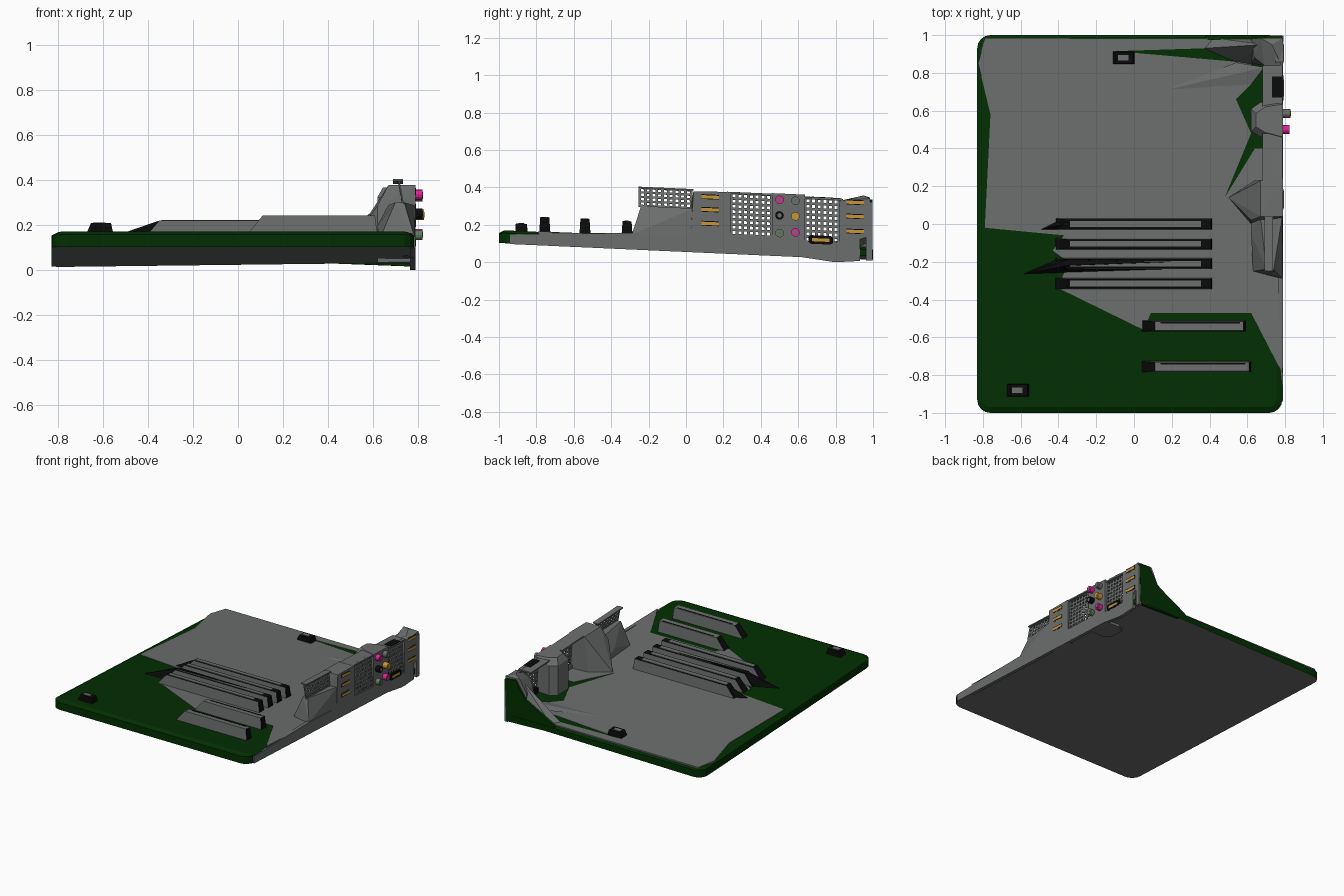
import bpy, bmesh, math
from mathutils import Vector


def mat(name, c):
    m = bpy.data.materials.new(name)
    m.diffuse_color = (*c, 1)
    return m


GREEN = mat("board green", (0.0005, 0.028, 0.0005))
GREY = mat("shield grey", (0.15, 0.155, 0.155))
BLACK = mat("connector black", (0.003, 0.003, 0.003))
GOLD = mat("contact gold", (0.58, 0.3, 0.04))
PINK = mat("jack pink", (0.8, 0.015, 0.33))
MINT = mat("jack grey green", (0.12, 0.2, 0.12))


def finish(name, bm, mats, rule=None):
    """Colour faces by rule, then tilt the part with the board (drops to the back)."""
    bmesh.ops.recalc_face_normals(bm, faces=bm.faces)
    for f in bm.faces:
        if rule:
            f.material_index = rule(f.normal, f.calc_center_median())
    for v in bm.verts:
        v.co.z += 0.055 - 0.045 * v.co.y
    me = bpy.data.meshes.new(name)
    bm.to_mesh(me)
    bm.free()
    for m in mats:
        me.materials.append(m)
    ob = bpy.data.objects.new(name, me)
    bpy.context.collection.objects.link(ob)
    return ob


def loft(name, rings, mats, rule=None):
    bm = bmesh.new()
    rs = [[bm.verts.new(p) for p in r] for r in rings]
    n = len(rs[0])
    for a, b in zip(rs, rs[1:]):
        for i in range(n):
            j = (i + 1) % n
            bm.faces.new((a[i], a[j], b[j], b[i]))
    bm.faces.new(rs[0][::-1])
    bm.faces.new(rs[-1])
    return finish(name, bm, mats, rule)


def plate(name, pts, h0, h1, m):
    return loft(name, [[(x, y, h) for x, y in pts] for h in (h0, h1)], [m])


def wall(name, pts, x0, x1, m):
    return loft(name, [[(x, y, h) for y, h in pts] for x in (x0, x1)], [m])


def hull(name, pts, m):
    bm = bmesh.new()
    for p in pts:
        bm.verts.new(p)
    bmesh.ops.convex_hull(bm, input=bm.verts)
    loose = [v for v in bm.verts if not v.link_faces]
    bmesh.ops.delete(bm, geom=loose, context='VERTS')
    return finish(name, bm, [m])


def rect(x0, x1, y0, y1):
    return [(x0, y0), (x1, y0), (x1, y1), (x0, y1)]


def box(name, x, y, h, m):
    return plate(name, rect(*x, *y), *h, m)


# circuit board with rounded corners, chamfered rim and slightly rising underside
def outline(d, h, rise=0.0, r=0.07):
    out = []
    for k, (cx, cy) in enumerate([(0.785 - r, 1 - r), (-0.83 + r, 1 - r),
                                  (-0.83 + r, -1 + r), (0.785 - r, -1 + r)]):
        for i in range(5):
            a = math.radians(90 * k + 22.5 * i)
            x, y = cx + (r - d) * math.cos(a), cy + (r - d) * math.sin(a)
            out.append((x, y, h + rise * (x + 0.83) * (y + 1)))
    return out


loft("circuit_board", [outline(0, 0.003, 0.006), outline(0, 0.057), outline(0.03, 0.072)],
     [GREEN, GREY], lambda n, c: 1 if n.z < -0.5 else 0)

# flat grey shield over the board
plate("board_shield", [
    (-0.79, 0.985), (-0.825, 0.85), (-0.76, 0.58), (-0.79, -0.02), (-0.37, -0.06),
    (-0.43, -0.14), (-0.35, -0.2), (-0.4, -0.34), (0.05, -0.56), (0.09, -0.47),
    (0.62, -0.47), (0.785, -0.79), (0.785, 0.4), (0.64, 0.4), (0.48, 0.14),
    (0.62, 0.48), (0.54, 0.66), (0.62, 0.74), (0.62, 0.85), (0.53, 0.86),
    (-0.1, 0.915), (0.37, 0.93), (0.6, 0.98)], 0.062, 0.075, GREY)


# long slots: grey sides, black ends, black top with a grey inlay
def slot(name, x0, x1, y, top, right_cut, dark_top):
    w = 0.03
    loft(name, [[(a, b, 0.068) for a, b in rect(x0, x1, y - w, y + w)],
                [(a, b, top) for a, b in rect(x0 + 0.07, x1 - right_cut, y - w * 0.8, y + w * 0.8)]],
         [GREY, BLACK], lambda n, c: 1 if abs(n.x) > 0.4 or (dark_top and n.z > 0.7) else 0)
    if dark_top:
        box(name + "_inlay", (x0 + 0.08, x1 - 0.06), (y - 0.015, y + 0.015),
            (top - 0.01, top + 0.003), GREY)


for i, y in enumerate((0.0, -0.105, -0.21, -0.315)):
    slot("memory_slot_%d" % (i + 1), -0.42, 0.415, y, 0.15, 0.01, True)
for i, (y, x1, t) in enumerate(((-0.54, 0.59, 0.154), (-0.755, 0.62, 0.152))):
    slot("expansion_slot_%d" % (i + 1), 0.04, x1, y, t, 0.01, False)
    box("expansion_gap_%d" % (i + 1), (0.14, x1 - 0.03), (y + 0.012, y + 0.02), (t - 0.01, t + 0.002), BLACK)
hull("slot_latch_1", [(-0.5, -0.03, 0.07), (-0.4, -0.03, 0.07), (-0.4, 0.02, 0.07), (-0.37, 0, 0.14)], BLACK)
hull("slot_latch_3", [(-0.59, -0.265, 0.07), (-0.4, -0.185, 0.07), (0.2, -0.24, 0.07),
                      (-0.35, -0.19, 0.155), (0.2, -0.2, 0.155), (-0.35, -0.22, 0.155)], BLACK)

# two small pin headers
for name, cx, cy in (("front_header", -0.615, -0.88), ("rear_header", -0.055, 0.88)):
    loft(name, [[(a, b, 0.065) for a, b in rect(cx - 0.06, cx + 0.06, cy - 0.033, cy + 0.033)],
                [(a, b, 0.112) for a, b in rect(cx - 0.04, cx + 0.05, cy - 0.03, cy + 0.03)]], [BLACK])
    box(name + "_socket", (cx - 0.03, cx + 0.025), (cy - 0.015, cy + 0.015), (0.1, 0.115), GREY)

# side connector wall
hull("side_strip", [(x, y, h) for x in (0.765, 0.79)
                    for y, h in ((-0.94, 0), (-0.94, 0.052), (-0.3, 0.088), (0.05, 0.088), (0.05, 0))], GREY)
hull("strip_slope", [(0.79, -0.78, 0.07), (0.79, -0.2, 0.088), (0.73, -0.3, 0.07), (0.73, -0.2, 0.07)], GREY)
hull("lower_housing", [(0.63, -0.25, 0.07), (0.785, -0.29, 0.08), (0.79, 0.05, 0.08), (0.62, 0.05, 0.07),
                       (0.62, -0.05, 0.14), (0.7, -0.24, 0.235), (0.74, -0.24, 0.235), (0.785, 0.04, 0.235),
                       (0.67, 0.04, 0.235)], GREY)
hull("port_housing", [(0.5, 0.14, 0.07), (0.62, 0.0, 0.07), (0.64, 0.23, 0.07), (0.79, 0.02, 0),
                      (0.79, 0.24, 0), (0.79, 0.04, 0.325), (0.79, 0.24, 0.332), (0.67, 0.04, 0.325),
                      (0.67, 0.23, 0.33), (0.62, 0.02, 0.23)], GREY)
wall("panel_below_mid_grille", [(0.23, 0), (0.47, 0), (0.47, 0.1), (0.23, 0.1)], 0.765, 0.79, GREY)
hull("jack_housing", [(x, y, h) for h, d in ((0, 0), (0.29, 0), (0.335, 0.025))
                      for x, y in ((0.79, 0.46), (0.79, 0.635), (0.67 + d, 0.645 - d), (0.62 + d, 0.61 - d),
                                   (0.62 + d, 0.49 + d), (0.67 + d, 0.46 + d))], GREY)
wall("panel_below_rear_grille", [(0.62, 0), (0.79, -0.018), (0.83, -0.017), (0.83, 0.08), (0.62, 0.08)],
     0.765, 0.79, GREY)
hull("corner_housing", [(0.62, 0.85, 0.07), (0.79, 0.82, 0.07), (0.79, 0.82, 0.31), (0.79, 0.985, 0.33),
                        (0.69, 0.84, 0.28), (0.64, 0.88, 0.25), (0.67, 0.985, 0.335), (0.73, 0.95, 0.345),
                        (0.62, 0.98, 0.24), (0.79, 0.985, 0.13), (0.62, 0.98, 0.07)], GREY)
hull("corner_ramp", [(0.37, 0.93, 0.07), (0.53, 0.86, 0.07), (0.64, 0.84, 0.07), (0.62, 0.98, 0.2),
                     (0.69, 0.95, 0.32), (0.7, 0.98, 0.07), (0.42, 0.985, 0.075)], GREY)
hull("ramp_spike", [(0.17, 0.71, 0.074), (0.54, 0.855, 0.085), (0.62, 0.74, 0.08), (0.64, 0.76, 0.07),
                    (0.6, 0.84, 0.07), (0.69, 0.83, 0.1)], GREY)
wall("corner_foot", [(0.82, -0.017), (0.93, -0.006), (0.93, 0.13), (0.82, 0.13)], 0.765, 0.79, GREY)
wall("corner_post", [(0.962, -0.003), (0.996, 0), (0.996, 0.31), (0.962, 0.31)], 0.765, 0.791, GREY)

# green back panel rising to the corner
loft("back_corner_panel", [[(x, y, h) for x, h in ((0.38, 0.02), (0.775, 0.005), (0.785, 0.315),
                                                   (0.7, 0.325), (0.62, 0.2), (0.38, 0.07))]
                           for y in (0.975, 0.998)], [GREEN])


# ventilation grilles with open square holes
def grille(name, y, h, ny, nh, xb, xt, bar=0.48):
    def cuts(a, b, n):
        p = (b - a) / (n + bar)
        return [a + p * (k + s) for k in range(n) for s in (0, bar)] + [b - p * bar, b]
    ys, hs = cuts(*y, ny), cuts(*h, nh)
    bm = bmesh.new()
    g = [[bm.verts.new((xb + (xt - xb) * (b - h[0]) / (h[1] - h[0]), a, b)) for b in hs] for a in ys]
    for i in range(len(ys) - 1):
        for j in range(len(hs) - 1):
            if not (i % 2 and j % 2):
                bm.faces.new((g[i][j], g[i + 1][j], g[i + 1][j + 1], g[i][j + 1]))
    ob = finish(name, bm, [GREY])
    s = ob.modifiers.new("thickness", 'SOLIDIFY')
    s.thickness = 0.006
    s.offset = 0


grille("front_grille", (-0.255, 0.035), (0.23, 0.337), 9, 4, 0.735, 0.715)
grille("mid_grille", (0.235, 0.465), (0.095, 0.332), 7, 8, 0.78, 0.765)
grille("rear_grille", (0.63, 0.825), (0.075, 0.325), 6, 8, 0.78, 0.765)

# narrow roofs above the grilles
box("front_grille_roof", (0.69, 0.735), (-0.25, 0.04), (0.33, 0.338), GREY)
box("mid_grille_roof", (0.68, 0.785), (0.22, 0.48), (0.322, 0.332), GREY)
box("rear_grille_roof", (0.68, 0.785), (0.62, 0.84), (0.312, 0.322), GREY)
box("rear_black_block", (0.73, 0.784), (0.67, 0.78), (0.314, 0.326), BLACK)

# flat gold ports in frames
for i, (y, w, h) in enumerate([(0.13, 0.046, z) for z in (0.3, 0.232, 0.158)] +
                              [(0.905, 0.046, z) for z in (0.306, 0.231, 0.151)] + [(0.72, 0.046, 0.097)]):
    low = i == 6
    frame = [(y + (w + 0.008 + 0.012 * low) * c, h + (0.017 + 0.006 * low) * s) for c, s in
             ((-1, -0.6), (-0.8, -1), (0.8, -1), (1, -0.6), (1, 0.6), (0.8, 1), (-0.8, 1), (-1, 0.6))]
    wall("port_frame_%d" % i, frame, 0.75, 0.791, BLACK if low else GREY)
    wall("port_shade_%d" % i, [(y - w, h - 0.013), (y + w, h - 0.013), (y + w, h + 0.013), (y - w, h + 0.013)],
         0.78, 0.792, BLACK)
    wall("port_contact_%d" % i, [(y - w, h - 0.009), (y + w, h - 0.009), (y + w, h + 0.008), (y - w, h + 0.008)],
         0.78, 0.793, GOLD)


# round jacks
def disc(y, h, r, n=12):
    return [(y + r * math.cos(math.tau * k / n), h + r * math.sin(math.tau * k / n)) for k in range(n)]


for i, (y, h, m, x) in enumerate(((0.5, 0.302, PINK, 0.822), (0.5, 0.218, BLACK, 0.822), (0.5, 0.123, MINT, 0.822),
                                  (0.585, 0.3, GREY, 0.822), (0.585, 0.217, GOLD, 0.828), (0.585, 0.131, PINK, 0.822))):
    wall("jack_%d" % i, disc(y, h, 0.023), 0.78, x, m)
    wall("jack_hole_%d" % i, disc(y, h, 0.012), 0.78, x + 0.002, GOLD if m is GOLD else GREY)
